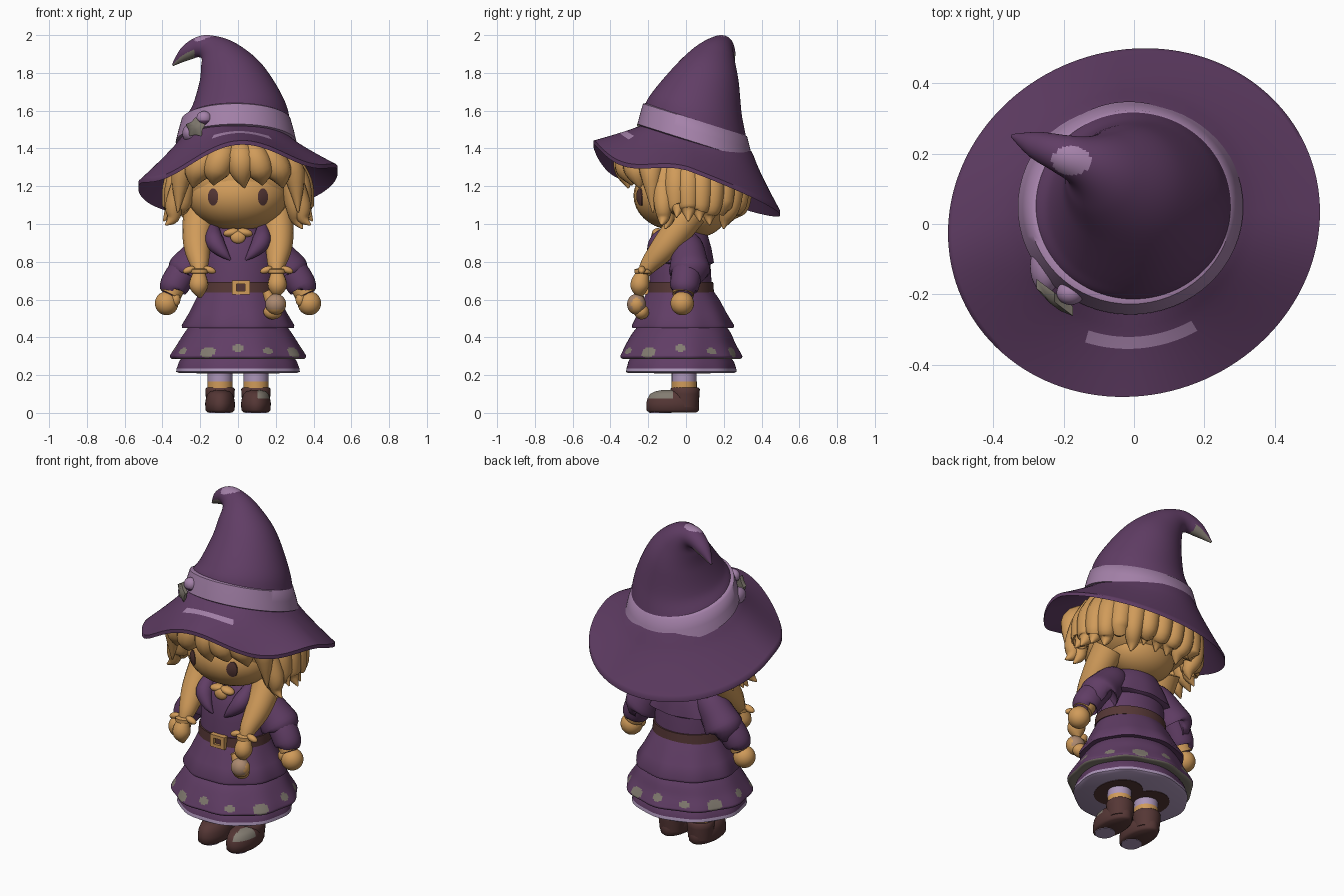
import bpy, bmesh, math
from math import sin, cos, pi, sqrt, hypot
from mathutils import Vector as V

if "Cube" in bpy.data.objects:
    bpy.data.objects.remove(bpy.data.objects["Cube"])


def material(name, r, g, b):
    m = bpy.data.materials.new(name)
    m.use_nodes = True
    m.diffuse_color = (r, g, b, 1)
    m.node_tree.nodes["Principled BSDF"].inputs["Base Color"].default_value = (r, g, b, 1)
    return m


PURPLE = material("purple cloth", .118, .047, .130)
LILAC = material("lilac ribbon", .376, .223, .402)
TAN = material("warm tan", .631, .328, .102)
BROWN = material("dark brown", .091, .038, .036)
GREY = material("olive grey", .225, .20, .165)
LAVENDER = material("pale lavender", .413, .305, .485)
BEIGE = material("dusty beige", .41, .25, .16)
parts = []


def finish(name, bm, mats, rule=None):
    bmesh.ops.recalc_face_normals(bm, faces=bm.faces)
    for f in bm.faces:
        f.smooth = True
        if rule:
            f.material_index = int(rule(f.calc_center_median(), f.normal))
    me = bpy.data.meshes.new(name)
    bm.to_mesh(me)
    bm.free()
    for m in mats:
        me.materials.append(m)
    ob = bpy.data.objects.new(name, me)
    bpy.context.collection.objects.link(ob)
    parts.append(ob)


def loft(name, rings, mats, rule=None, closed=False):
    bm = bmesh.new()
    rows = [[bm.verts.new(p) for p in r] for r in rings]
    n = len(rows[0])
    pairs = list(zip(rows, rows[1:])) + ([(rows[-1], rows[0])] if closed else [])
    for a, b in pairs:
        for i in range(n):
            bm.faces.new((a[i], a[(i + 1) % n], b[(i + 1) % n], b[i]))
    if not closed:
        bm.faces.new(rows[0])
        bm.faces.new(rows[-1])
    finish(name, bm, mats, rule)


def ring(c, rx, ry, normal=(0, 0, 1), n=24, wave=0):
    # ring of points facing along a normal, optionally scalloped
    nz = V(normal).normalized()
    u = V((0, 1, 0)).cross(nz).normalized()
    v = nz.cross(u)
    pts = []
    for i in range(n):
        a = 2 * pi * i / n
        k = 1 + wave * sin(9 * a)
        pts.append(V(c) + u * (rx * k * cos(a)) + v * (ry * k * sin(a)))
    return pts


def curve_points(keys, steps):
    # smooth interpolation through key tuples
    out = []
    for i in range(len(keys) - 1):
        p = [V(keys[min(max(j, 0), len(keys) - 1)]) for j in (i - 1, i, i + 1, i + 2)]
        for s in range(steps):
            t = s / steps
            out.append(p[1] + .5 * t * (p[2] - p[0]) + t * t * (p[0] - 2.5 * p[1] + 2 * p[2] - .5 * p[3])
                       + t ** 3 * (1.5 * (p[1] - p[2]) + .5 * (p[3] - p[0])))
    return out + [V(keys[-1])]


def tube(name, keys, mat, n=14):
    # keys are (x, y, z, radius)
    pts = curve_points(keys, 4)
    rings = []
    for i, p in enumerate(pts):
        d = (pts[min(i + 1, len(pts) - 1)] - pts[max(i - 1, 0)]).to_3d()
        r = max(p[3], .003)
        rings.append(ring(p.to_3d(), r, r, d, n))
    loft(name, rings, [mat])


def blob(name, c, size, mats, rule=None, rot=0):
    bm = bmesh.new()
    bmesh.ops.create_uvsphere(bm, u_segments=28, v_segments=18, radius=1)
    for v in bm.verts:
        p = V((v.co.x * size[0], v.co.y * size[1], v.co.z * size[2]))
        v.co = V((p.x * cos(rot) + p.z * sin(rot), p.y, p.z * cos(rot) - p.x * sin(rot))) + V(c)
    finish(name, bm, mats, rule)


def dress(name, profile, mats, rule=None):
    # profile rows are (z, half width, half depth, centre y, scallop)
    loft(name, [ring((0, y, z), rx, ry, n=144, wave=w) for z, rx, ry, y, w in profile], mats, rule)


# Hat brim: tilted ring with drooping front corners
N = 128


def brim_row(t, drop):
    row = []
    for i in range(N):
        a = 2 * pi * i / N
        ix, iy = .305 * cos(a) - .01, .048 + .312 * sin(a)
        ox, oy = .528 * cos(a), .004 + .494 * sin(a) + .03 * cos(a)
        zi = 1.435 - .25 * (iy - .045)
        zo = 1.255 - .38 * oy + .1 * ox - (.09 * sin(2 * a) ** 2 if oy < 0 else 0)
        x, y = ix + (ox - ix) * t, iy + (oy - iy) * t
        row.append((x, y, zi + (zo - zi) * (t ** .9 if t > 0 else t) - drop))
    return row


def brim_streak(c, n):
    return n.z > 0 and c.y < 0 and -.13 < c.x < .175 and .97 < hypot(c.x / .372, (c.y - .0315) / .3646) < 1.05


STEPS = (-.1, 0, .12, .25, .4, .6, .8, .95, 1)
loft("hat_brim", [brim_row(t, 0) for t in STEPS] + [brim_row(t, .022) for t in reversed(STEPS)],
     [PURPLE, LILAC], brim_streak, closed=True)

# Hat cone with bent tip: centre, radius, ring normal
cone_keys = [(-.01, .048, 1.42, .305, 0, .3, .95), (-.005, .05, 1.54, .282, 0, .3, .95),
             (0, .06, 1.64, .243, -.08, .25, .96), (-.035, .11, 1.79, .175, -.25, .25, .93),
             (-.09, .145, 1.885, .118, -.45, .25, .85), (-.15, .178, 1.932, .073, -.75, .25, .5),
             (-.21, .2, 1.938, .055, -.92, .3, 0), (-.28, .225, 1.9, .038, -.8, .3, -.5),
             (-.345, .25, 1.842, .006, -.7, .3, -.6)]


def cone_rule(c, n):
    if c.z > 1.93 and n.z > .3 and hypot((c.x + .178) / .055, (c.y - .18) / .042) < 1:
        return 1
    return 2 if c.x < -.23 and n.z < -.25 else 0


loft("hat_cone", [ring(k[:3], k[3], k[3], k[4:7], 96) for k in curve_points(cone_keys, 10)],
     [PURPLE, LILAC, GREY], cone_rule)

# Hat ribbon with a gathered bow and grey star
loft("hat_ribbon", [ring((-.01, .048, z), r, r, (0, .3, .95), 64) for z, r in
                    ((1.425, .30), (1.433, .32), (1.49, .306), (1.55, .289), (1.56, .27))], [LILAC])
blob("ribbon_gather", (-.25, -.12, 1.48), (.045, .075, .05), [LILAC])
blob("bow_knot", (-.18, -.195, 1.56), (.04, .035, .038), [LILAC, PURPLE], lambda c, n: n.z < -.3)
star = []
for k, y in ((1, -.195), (1, -.222), (.3, -.235)):
    row = []
    for i in range(10):
        r = k * (.055 - .017 * (i % 2))
        dx = r * sin(i * pi / 5)
        row.append((-.225 + dx, y - .75 * dx, 1.51 + r * cos(i * pi / 5)))
    star.append(row)
loft("grey_star", star, [GREY])

# Head and painted eyes
HC, HS = V((0, -.05, 1.15)), (.265, .228, .185)
blob("head", HC, HS, [TAN])


def eye_ring(x, k, lift):
    pts = []
    for i in range(20):
        a = 2 * pi * i / 20
        px, pz = x + .027 * k * cos(a), 1.143 + .046 * k * sin(a)
        d = 1 - (px / HS[0]) ** 2 - ((pz - HC.z) / HS[2]) ** 2
        pts.append((px, HC.y - HS[1] * sqrt(d) - lift, pz))
    return pts


for s in (-1, 1):
    loft("eye", [eye_ring(s * .132, k, l) for k, l in ((1, -.003), (1, .004), (.6, .005), (.15, .005))], [BROWN])

# Hair mass and locks around the sides and back
blob("hair_cap", (0, .03, 1.23), (.325, .285, .23), [TAN])
blob("hair_nape", (0, .06, 1.07), (.2, .16, .14), [TAN])
COUNT = 18
for i in range(COUNT):
    a = math.radians(-30 + 240 * i / (COUNT - 1))
    c, s = cos(a), sin(a)
    end = .975 + .04 * (i % 2) + .02 * (i % 3)
    back = max(s, 0)
    tube("hair_lock", [(.27 * c, .02 + .25 * s, 1.34, .055), (.33 * c, .02 + .27 * s, 1.22, .064),
                       (.35 * c, .02 + .265 * s, 1.1, .054),
                       ((.36 - .05 * back) * c, .02 + .23 * s, end + .05, .034),
                       ((.395 - .08 * back) * c, .02 + (.26 - .05 * back) * s, end, .004)], TAN)

# Fringe locks sweeping from the centre
tube("fringe_middle", [(.01, -.24, 1.42, .05), (.015, -.305, 1.35, .075), (.02, -.315, 1.27, .06),
                       (.035, -.305, 1.19, .004)], TAN)
for s in (-1, 1):
    for x, y, z, r in ((.12, -.29, 1.205, .067), (.22, -.25, 1.19, .067), (.295, -.18, 1.06, .06)):
        tube("fringe_lock", [(s * x * .4, -.23, 1.41, r * .8), (s * x * .75, y - .01, 1.35, r * 1.1),
                             (s * x, y - .005, 1.27, r), (s * x * 1.08, y + .005, z, .004)], TAN)
    tube("side_curl", [(s * .295, -.12, 1.2, .06), (s * .335, -.12, 1.1, .05), (s * .345, -.12, 1.03, .032),
                       (s * .385, -.13, .995, .004)], TAN)

    # Braids with ties and tails
    tube("braid", [(s * .2, .02, 1.06, .09), (s * .215, -.05, .96, .08), (s * .215, -.12, .87, .07),
                   (s * .205, -.19, .79, .05), (s * .205, -.225, .74, .032)], TAN, 16)
    tube("braid_tail", [(s * .205, -.225, .75, .03), (s * .208, -.243, .69, .05), (s * .205, -.245, .65, .042),
                        (s * .2, -.24, .61, .008)], TAN)
    loft("braid_tie", [ring((s * .205, -.225, z), r, r) for z, r in
                       ((.735, .03), (.74, .048), (.76, .048), (.765, .03))], [TAN])
    for side in (-1, 1):
        blob("tie_bow", (s * .205 + side * .055, -.235, .757), (.034, .02, .018), [TAN], rot=side * .35)

    # Sleeves and hands
    tube("sleeve_cap", [(s * .1, -.01, .92, .055), (s * .155, .005, .88, .085), (s * .225, .015, .805, .098),
                        (s * .27, .02, .745, .108), (s * .27, .02, .735, .07)], PURPLE, 24)
    tube("sleeve", [(s * .25, .01, .8, .075), (s * .31, .0, .72, .08), (s * .345, -.01, .657, .073),
                    (s * .342, -.01, .65, .04)], PURPLE, 20)
    tube("cuff", [(s * .335, -.01, .67, .058), (s * .358, -.015, .625, .057)], TAN, 20)
    blob("hand", (s * .378, -.02, .58), (.062, .062, .063), [TAN])
    blob("thumb", (s * .33, -.045, .6), (.025, .025, .035), [TAN])

    # Legs, socks and boots
    x = s * .095
    loft("ankle", [ring((x, -.01, z), .067, .067) for z in (.1, .165)], [TAN])
    loft("sock", [ring((x, -.01, z), .066, .066) for z in (.16, .27)], [LAVENDER])
    loft("skirt_opening", [ring((x, -.02, z), .125, .15) for z in (.2075, .213)], [BROWN])
    boot_rows = ((.003, .066, .126), (.014, .077, .139), (.05, .079, .14), (.075, .075, .134),
                 (.1, .066, .12), (.114, .05, .093), (.122, .02, .05))
    loft("boot", [ring((x, -.07, z), a, b, n=48) for z, a, b in boot_rows], [BROWN, GREY],
         lambda c, n: s > 0 and c.z > .075 and c.x > x + .01 and c.y < -.07)
    loft("boot_ankle", [ring((x, -.005, z), r, r) for z, r in ((.03, .07), (.1, .077), (.125, .078), (.135, .07))],
         [BROWN])
    loft("toe_sole", [ring((x, -.135, z), .055, .058) for z in (0, .008)], [LAVENDER])

# Neck, bodice, shoulder cape and collar
loft("neck", [ring((0, -.03, z), .085, .08) for z in (.9, 1.02)], [TAN])
dress("bodice", [(.985, .10, .10, -.02, 0), (.94, .15, .125, -.025, 0), (.87, .185, .145, -.03, 0),
                 (.78, .198, .16, -.03, 0), (.64, .2, .168, -.03, 0)], [PURPLE])
dress("shoulder_cape", [(.99, .09, .09, -.01, 0), (.94, .15, .125, -.01, 0), (.87, .2, .145, -.01, 0),
                        (.795, .24, .155, -.01, .02), (.785, .2, .14, -.01, 0)], [PURPLE])
for s in (-1, 1):
    tube("lapel", [(s * .13, -.06, .98, .03), (s * .125, -.14, .91, .05), (s * .08, -.178, .85, .03),
                   (s * .04, -.185, .81, .005)], PURPLE)
    blob("collar_bow", (s * .035, -.15, .955), (.043, .03, .022), [TAN], rot=s * .2)
blob("collar_knot", (0, -.165, .93), (.04, .02, .033), [TAN])

# Belt and buckle
dress("belt", [(.637, .19, .16, -.03, 0), (.637, .212, .178, -.03, 0), (.692, .207, .174, -.03, 0),
               (.692, .19, .16, -.03, 0)], [BROWN])
frame = [[(.015 + sx * w, y, .664 + sz * h) for sx, sz in ((-1, -1), (1, -1), (1, 1), (-1, 1))]
         for w, h, y in ((.048, .037, -.19), (.048, .037, -.222), (.023, .018, -.222), (.023, .018, -.19))]
loft("buckle", frame, [TAN], closed=True)

# Skirt tiers, hem trim and underside
dress("skirt_top_tier", [(.65, .2, .172, -.03, 0), (.6, .224, .202, -.026, .005), (.53, .258, .234, -.022, .01),
                         (.465, .296, .27, -.02, .015), (.45, .294, .268, -.02, .015),
                         (.455, .24, .22, -.02, 0)], [PURPLE])


def hem_rule(c, n):
    # rounded spots of three sizes above a thin grey hem
    turn = math.atan2(c.y + .03, c.x) / (2 * pi) * 12
    k = round(turn) % 3
    wide, tall, height = ((.028, .019, .345), (.03, .018, .328), (.045, .028, .322))[k]
    spot = hypot((turn - round(turn)) * .17 / wide, (c.z - height) / tall) < 1
    return spot or c.z < .292


tier_keys = [(.47, .25, .225, -.02, 0), (.42, .286, .262, -.025, .006), (.365, .32, .29, -.03, .01),
             (.317, .35, .315, -.03, .016), (.297, .357, .322, -.03, .018), (.285, .34, .305, -.03, .018),
             (.29, .28, .26, -.03, 0)]
dress("skirt_middle_tier", curve_points(tier_keys, 6), [PURPLE, GREY], hem_rule)
dress("skirt_bottom_tier", [(.32, .28, .25, -.03, 0), (.27, .312, .28, -.028, .008), (.236, .323, .29, -.028, .012),
                            (.218, .326, .293, -.028, .012), (.21, .31, .28, -.028, 0)],
      [PURPLE, LAVENDER], lambda c, n: c.z < .234)

# Small pouch hanging by the left braid
blob("pouch", (.2, -.262, .575), (.055, .05, .055), [BEIGE, TAN], lambda c, n: n.z < -.5 or n.x > .8)
blob("pouch_base", (.185, -.235, .535), (.05, .04, .04), [TAN])
tube("pouch_neck", [(.17, -.25, .6, .03), (.15, -.25, .645, .022)], TAN)

# Smooth shading with sharp creases kept
bpy.ops.object.select_all(action='DESELECT')
for ob in parts:
    ob.select_set(True)
bpy.context.view_layer.objects.active = parts[0]
bpy.ops.object.shade_smooth_by_angle(angle=math.radians(50))
